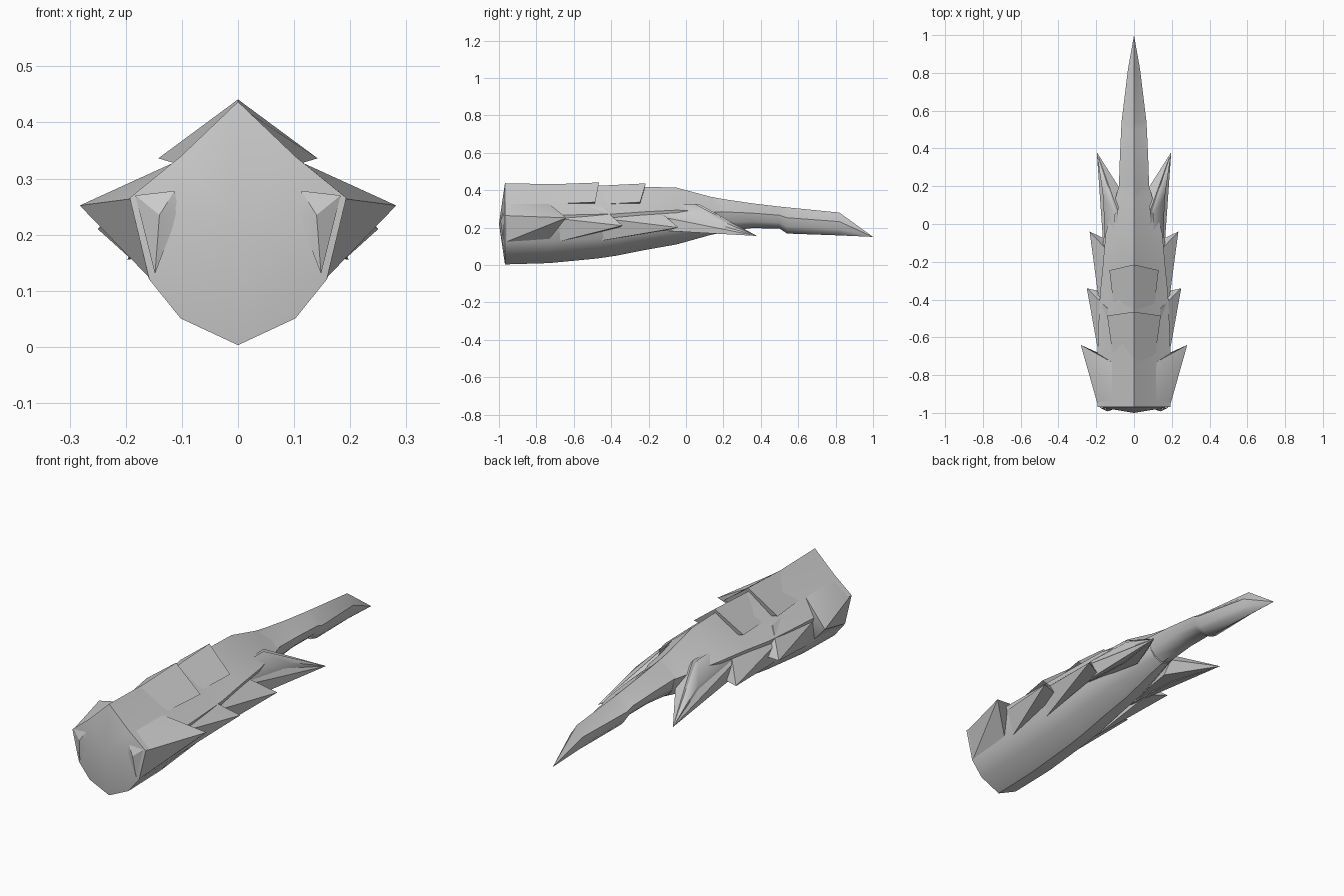
import bpy

if "Cube" in bpy.data.objects:
    bpy.data.objects.remove(bpy.data.objects["Cube"])

def make(name, verts, faces, angle=0.7, mirror=False):
    me = bpy.data.meshes.new(name)
    me.from_pydata(verts, [], faces)
    ob = bpy.data.objects.new(name, me)
    bpy.context.collection.objects.link(ob)
    bpy.ops.object.select_all(action='DESELECT')
    bpy.context.view_layer.objects.active = ob
    ob.select_set(True)
    bpy.ops.object.mode_set(mode='EDIT')
    bpy.ops.mesh.select_all(action='SELECT')
    bpy.ops.mesh.normals_make_consistent(inside=False)
    bpy.ops.object.mode_set(mode='OBJECT')
    bpy.ops.object.shade_smooth_by_angle(angle=angle)
    if mirror:
        ob.modifiers.new("Mirror", 'MIRROR')
    return ob

# Half profile: (fraction of half width, fraction of height)
HALF = [(0, 1), (.53, .775), (1, .605), (.82, .27), (.53, .11), (0, 0)]
RING = HALF + [(-x, z) for x, z in HALF[-2:0:-1]]

def loft(name, sections, front, back):
    """sections: (y, half width, bottom z, top z); front/back: end points"""
    verts, faces, n = [], [], len(RING)
    for y, w, lo, hi in sections:
        verts += [(x * w, y, lo + z * (hi - lo)) for x, z in RING]
    for s in range(len(sections) - 1):
        for i in range(n):
            j = (i + 1) % n
            faces.append((s*n + i, s*n + j, s*n + n + j, s*n + n + i))
    verts += [front, back]
    last = (len(sections) - 1) * n
    for i in range(n):
        j = (i + 1) % n
        faces.append((i, j, len(verts) - 2))
        faces.append((last + i, last + j, len(verts) - 1))
    return make(name, verts, faces)

# Main trunk with shallow domed front cap
loft("trunk", [
    (-.968, .193, .003, .437), (-.73, .195, .01, .432), (-.47, .185, .035, .425),
    (-.37, .18, .05, .42), (-.22, .165, .08, .418), (-.05, .15, .11, .413),
    (.13, .10, .16, .365), (.2, .08, .175, .352)],
    (0, -1, .22), (0, .25, .26))

# Long pointed tail blade
loft("tail_blade", [
    (.1, .085, .17, .37), (.2, .08, .18, .352), (.35, .075, .197, .33),
    (.5, .068, .195, .312), (.54, .066, .168, .308), (.82, .032, .158, .28)],
    (0, .05, .27), (0, 1, .15))

# Side scales: outer skin to a flared tip, hollow notch behind
def side_scale(name, front, top, tip, bottom, notch):
    verts = list(front) + [top, tip, bottom, notch]
    faces = [(0, 1, 4), (0, 4, 3), (1, 2, 4), (2, 5, 4),
             (3, 4, 6), (4, 5, 6), (0, 3, 6, 1), (1, 6, 5, 2)]
    make(name, verts, faces, 0.6, True)

side_scale("side_scale_1", [(.10, -.965, .335), (.19, -.965, .264), (.157, -.965, .122)],
           (.12, -.73, .325), (.282, -.64, .252), (.165, -.73, .14), (.15, -.70, .24))
side_scale("side_scale_2", [(.11, -.7, .32), (.185, -.7, .25), (.15, -.7, .12)],
           (.14, -.45, .31), (.25, -.34, .21), (.165, -.36, .2), (.15, -.39, .25))
side_scale("side_scale_3", [(.11, -.46, .315), (.18, -.45, .25), (.145, -.45, .13)],
           (.14, -.14, .285), (.235, -.04, .2), (.15, -.08, .19), (.14, -.11, .23))

# Long rear side spikes
side_scale("rear_spike", [(.10, -.22, .33), (.155, -.22, .275), (.145, -.24, .19)],
           (.085, .07, .325), (.197, .38, .155), (.08, .12, .18), (.07, .18, .23))
make("rear_spike_shoulder",
     [(.10, -.2, .33), (.15, -.2, .28), (.14, -.2, .185),
      (.10, .05, .325), (.163, .14, .255), (.14, .1, .172), (.197, .38, .155), (.08, .17, .24)],
     [(0, 1, 4, 3), (1, 2, 5, 4), (3, 4, 6), (4, 5, 6), (3, 6, 7), (5, 7, 6), (0, 3, 7, 5, 2), (0, 2, 1)],
     1.0, True)

# Overlapping top scales with a small step at the rear edge
def top_scale(name, y0, y1, w0, w1, z0, z1, drop, lap):
    a = [(-w0, y0, z0 - drop), (0, y0, z0), (w0, y0, z0 - drop)]
    b = [(-w1, y1 - lap, z1 - drop), (0, y1, z1), (w1, y1 - lap, z1 - drop)]
    under = [(0, y0, z0 - drop - .03), (0, y1 - .03, z1 - drop - .03)]
    make(name, a + b + under,
         [(0, 1, 4, 3), (1, 2, 5, 4), (3, 4, 7), (4, 5, 7),
          (0, 3, 7, 6), (2, 6, 7, 5), (0, 6, 1), (1, 6, 2)], 1.2)

top_scale("top_scale_front", -.75, -.465, .105, .142, .430, .441, .105, .02)
top_scale("top_scale_rear", -.46, -.215, .105, .13, .424, .436, .10, .03)

# Thin scale roots showing through the front cap
make("front_scale_root",
     [(.113, -.98, .278), (.183, -.972, .270), (.148, -.976, .13), (.106, -.98, .24),
      (.14, -.992, .235)],
     [(0, 1, 4), (1, 2, 4), (2, 3, 4), (3, 0, 4), (0, 3, 2, 1)], 0.5, True)
